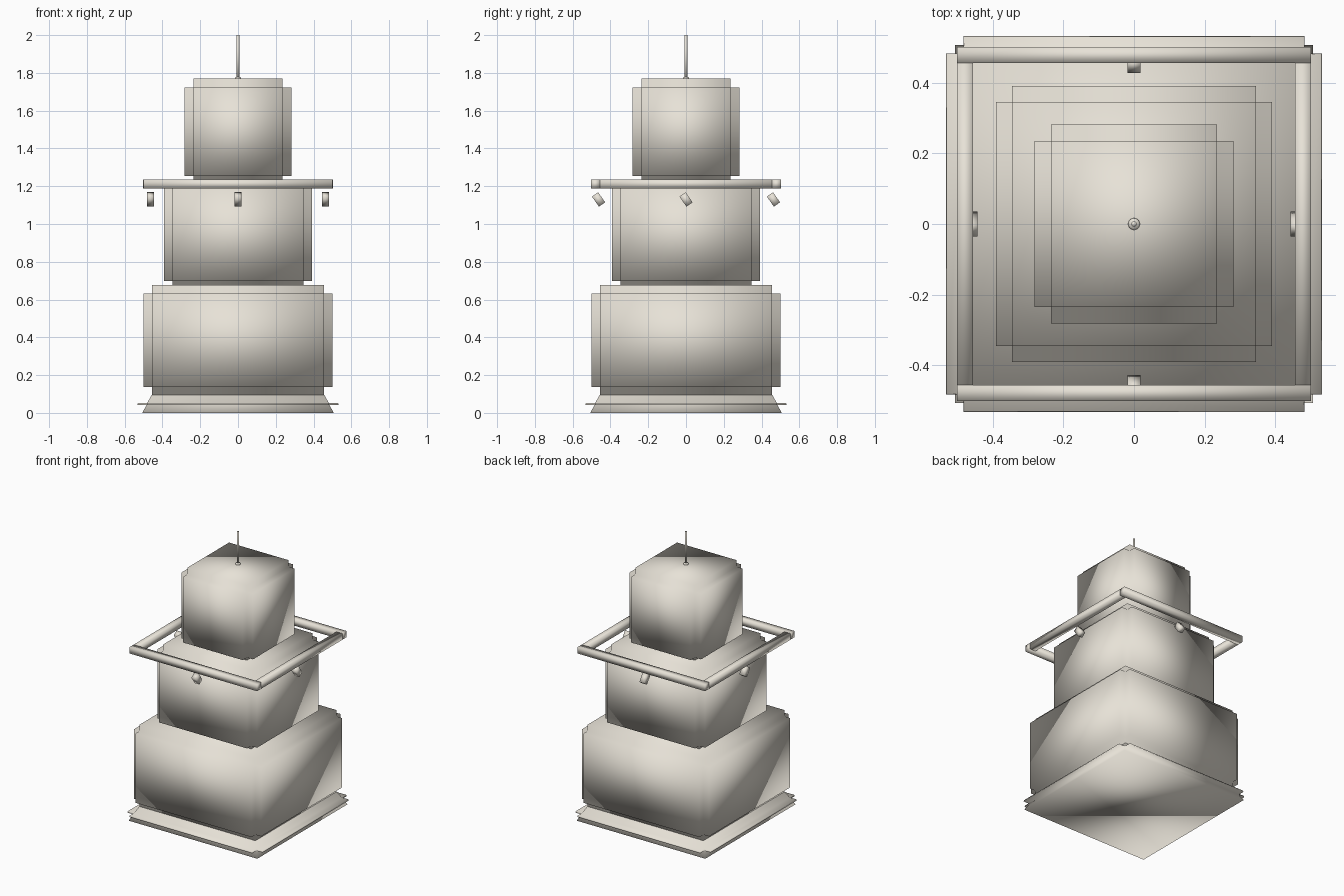
import bpy, bmesh, math
from mathutils import Matrix, Vector

if "Cube" in bpy.data.objects:
    bpy.data.objects.remove(bpy.data.objects["Cube"])

# Warm stone grey for every part
stone = bpy.data.materials.new("stone")
stone.diffuse_color = (0.8, 0.76, 0.68, 1)
stone.use_nodes = True
stone.node_tree.nodes["Principled BSDF"].inputs["Base Color"].default_value = stone.diffuse_color


def finish(name, bm):
    bmesh.ops.recalc_face_normals(bm, faces=bm.faces)
    for f in bm.faces:
        f.smooth = True
    me = bpy.data.meshes.new(name)
    bm.to_mesh(me)
    bm.free()
    me.materials.append(stone)
    ob = bpy.data.objects.new(name, me)
    bpy.context.collection.objects.link(ob)
    return ob


def push_out(bm, face, vec):
    new = bmesh.ops.extrude_discrete_faces(bm, faces=[face])['faces'][0]
    bmesh.ops.translate(bm, verts=list(new.verts), vec=vec)


def add_cube(bm, centre, size, tilt=0):
    bmesh.ops.create_cube(bm, size=1, matrix=Matrix.Translation(centre)
                          @ Matrix.Rotation(tilt, 4, 'X') @ Matrix.Diagonal((*size, 1)))


def box(name, centre, size, tilt=0):
    bm = bmesh.new()
    add_cube(bm, centre, size, tilt)
    return finish(name, bm)


def notched_block(name, half, z0, z1, step):
    """Core box whose six faces are each pushed out, leaving stepped edges."""
    bm = bmesh.new()
    add_cube(bm, (0, 0, (z0 + z1) / 2), (2 * half, 2 * half, z1 - z0))
    bm.normal_update()
    for f in list(bm.faces):
        push_out(bm, f, f.normal * step)
    return finish(name, bm)


def plinth(name, rings, lip_band, lip):
    """Square loft of (half width, height) rings; one band is pushed out as a lip."""
    bm = bmesh.new()
    loops = [[bm.verts.new((sx * h, sy * h, z))
              for sx, sy in ((-1, -1), (1, -1), (1, 1), (-1, 1))] for h, z in rings]
    band = []
    for k, (a, b) in enumerate(zip(loops, loops[1:])):
        for i in range(4):
            j = (i + 1) % 4
            f = bm.faces.new((a[i], a[j], b[j], b[i]))
            if k == lip_band:
                band.append(f)
    bm.faces.new(loops[0][::-1])
    bm.faces.new(loops[-1])
    for f in band:
        c = f.calc_center_median()
        push_out(bm, f, Vector((c.x, c.y, 0)).normalized() * lip)
    return finish(name, bm)


def rod(name, centre, length, r1, r2, sides=16):
    bm = bmesh.new()
    bmesh.ops.create_cone(bm, cap_ends=True, segments=sides, radius1=r1, radius2=r2,
                          depth=length, matrix=Matrix.Translation(centre))
    return finish(name, bm)


# Plinth: splayed foot, projecting lip with notched corners, tapered collar
plinth("plinth", [(0.507, 0), (0.484, 0.042), (0.481, 0.052), (0.457, 0.095)], 1, 0.049)

# Three stacked tiers with stepped edges
notched_block("lower_tier", 0.456, 0.138, 0.632, 0.045)
notched_block("middle_tier", 0.346, 0.698, 1.19, 0.046)
notched_block("upper_tier", 0.235, 1.255, 1.722, 0.047)

# Square rail floating round the middle tier
for s, side in ((-1, "front"), (1, "back")):
    box("rail_" + side, (0, s * 0.479, 1.212), (1.003, 0.046, 0.046))
for s, side in ((-1, "left"), (1, "right")):
    box("rail_" + side, (s * 0.479, 0, 1.212), (0.046, 0.912, 0.046))

# Ring of eight small lamps, all tilted the same way
for i in range(8):
    a = i * math.pi / 4
    box(f"lamp_{i + 1}", (0.463 * math.cos(a), 0.463 * math.sin(a), 1.13),
        (0.037, 0.04, 0.065), math.radians(35))

# Mast on the roof with a small foot
rod("mast_foot", (0, 0, 1.772), 0.012, 0.018, 0.014)
rod("mast", (0, 0, 1.884), 0.232, 0.0075, 0.0075, 12)
